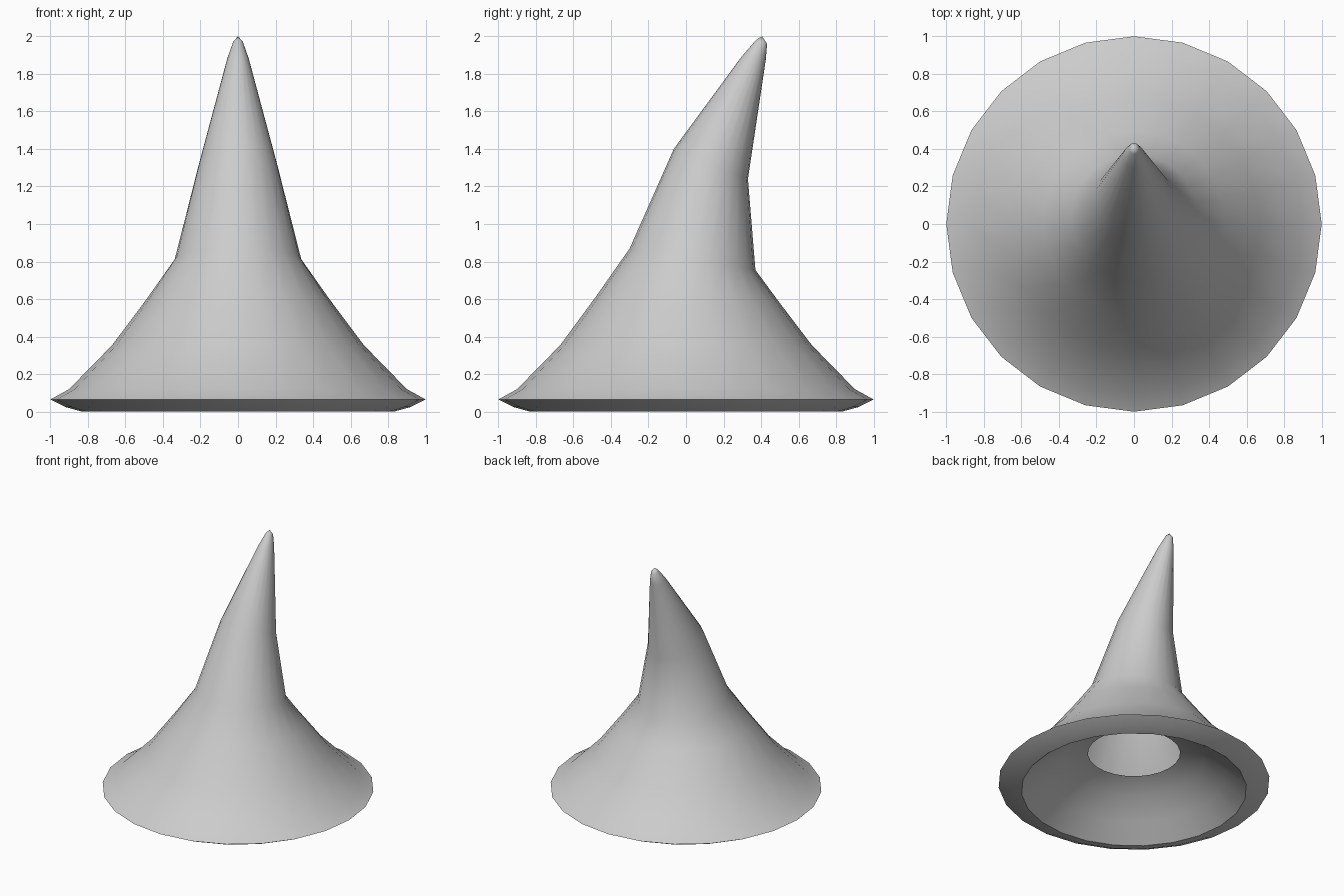
import bpy, bmesh, math

if "Cube" in bpy.data.objects:
    bpy.data.objects.remove(bpy.data.objects["Cube"])

SIDES = 24

# Each ring: half width in x, left point (y, z), right point (y, z) of the side view
def flat(r, z):
    return (r, -r, z, r, z)

rings = [
    # hollow underside, from the open head hole outwards
    flat(0.34, 0.31), flat(0.52, 0.25), flat(0.68, 0.12), flat(0.83, 0.0),
    flat(0.92, 0.025),
    # brim edge
    flat(1.0, 0.065), flat(0.90, 0.12), flat(0.67, 0.355),
    # leaning crown
    (0.485, -0.475, 0.62, 0.495, 0.585),
    (0.337, -0.30, 0.87, 0.37, 0.755),
    (0.208, -0.065, 1.40, 0.33, 1.24),
    (0.057, 0.295, 1.89, 0.425, 1.875),
    (0.026, 0.373, 1.98, 0.432, 1.96),
]
tip = (0, 0.405, 2.0)

bm = bmesh.new()
loops = []
for r, y0, z0, y1, z1 in rings:
    loop = []
    for i in range(SIDES):
        a = 2 * math.pi * i / SIDES
        t = math.sin(a)
        loop.append(bm.verts.new((r * math.cos(a),
                                  (y0 + y1) / 2 + t * (y1 - y0) / 2,
                                  (z0 + z1) / 2 + t * (z1 - z0) / 2)))
    loops.append(loop)

for a, b in zip(loops, loops[1:]):
    for i in range(SIDES):
        j = (i + 1) % SIDES
        bm.faces.new((a[i], a[j], b[j], b[i]))

# pointed tip
top = bm.verts.new(tip)
for i in range(SIDES):
    bm.faces.new((loops[-1][i], loops[-1][(i + 1) % SIDES], top))

mesh = bpy.data.meshes.new("pointed_hat")
bm.to_mesh(mesh)
bm.free()
hat = bpy.data.objects.new("pointed_hat", mesh)
bpy.context.collection.objects.link(hat)
bpy.context.view_layer.objects.active = hat
hat.select_set(True)
bpy.ops.object.shade_smooth_by_angle(angle=math.radians(50))
